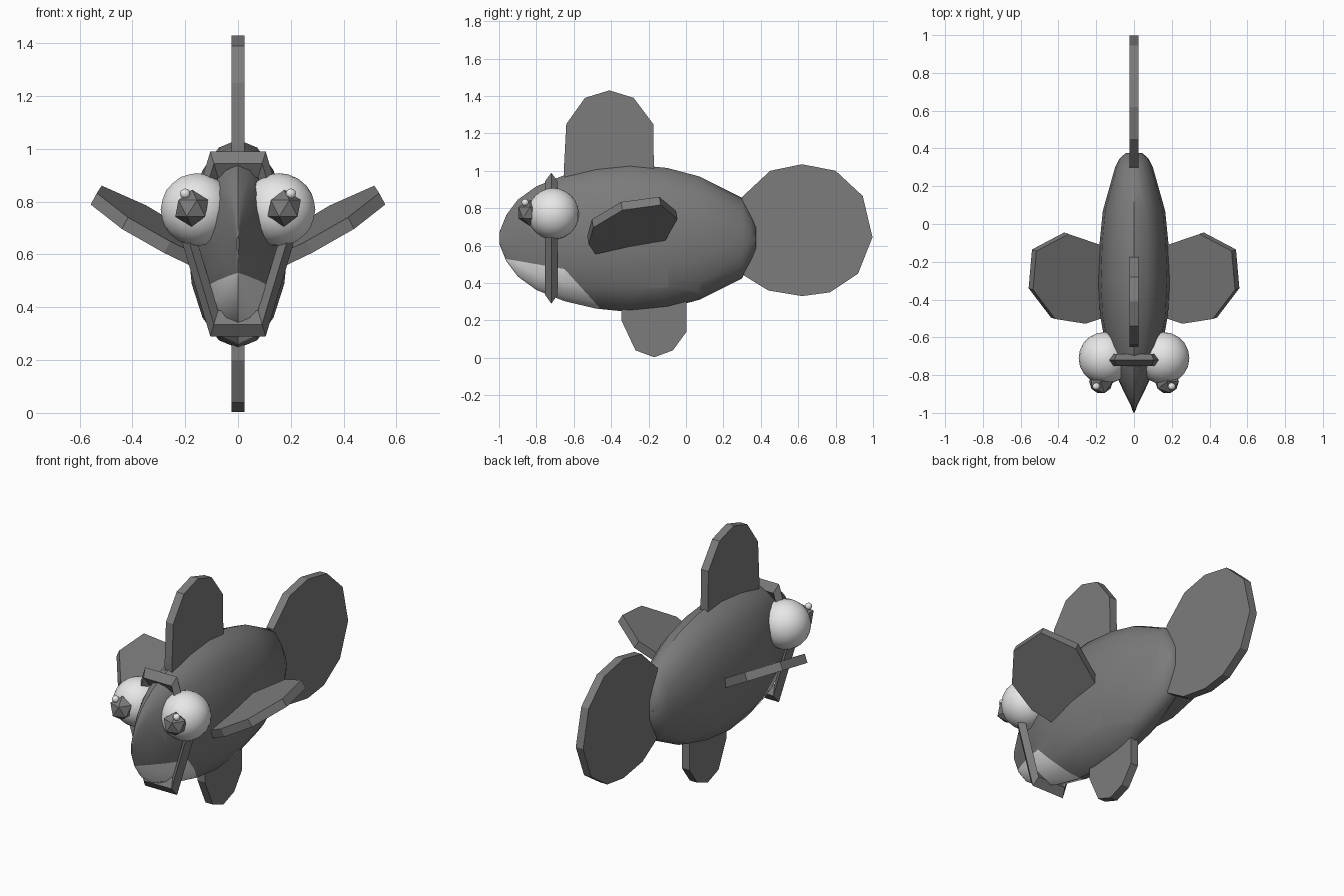
import bpy, bmesh, math
from mathutils import Vector

if "Cube" in bpy.data.objects:
    bpy.data.objects.remove(bpy.data.objects["Cube"])


def material(name, value):
    m = bpy.data.materials.new(name)
    m.diffuse_color = (value, value, value, 1)
    m.use_nodes = True
    m.node_tree.nodes["Principled BSDF"].inputs["Base Color"].default_value = m.diffuse_color
    return m


grey = material("slate grey", 0.2)
white = material("soft white", 0.8)


def finish(name, bm, mats, smooth=None):
    bmesh.ops.recalc_face_normals(bm, faces=bm.faces[:])
    me = bpy.data.meshes.new(name)
    bm.to_mesh(me)
    bm.free()
    ob = bpy.data.objects.new(name, me)
    bpy.context.collection.objects.link(ob)
    for m in mats:
        me.materials.append(m)
    if smooth:
        bpy.ops.object.select_all(action='DESELECT')
        ob.select_set(True)
        bpy.context.view_layer.objects.active = ob
        bpy.ops.object.shade_smooth_by_angle(angle=math.radians(smooth))
    return ob


def slab(name, points, offset):
    """Flat outline thickened by an offset vector."""
    bm = bmesh.new()
    face = bm.faces.new([bm.verts.new(p) for p in points])
    ext = bmesh.ops.extrude_face_region(bm, geom=[face], use_keep_orig=True)
    moved = [v for v in ext["geom"] if isinstance(v, bmesh.types.BMVert)]
    bmesh.ops.translate(bm, verts=moved, vec=offset)
    return finish(name, bm, [grey])


def ball(name, center, radius, subdivisions, mat, smooth=None):
    bm = bmesh.new()
    bmesh.ops.create_icosphere(bm, subdivisions=subdivisions, radius=radius)
    bmesh.ops.translate(bm, verts=bm.verts[:], vec=center)
    return finish(name, bm, [mat], smooth)


# Body: elliptical sections (y, half width, half height), pinched at the snout
MID = 0.64
sections = [(-0.998, .004, .03), (-.96, .018, .125), (-.9, .048, .205), (-.8, .095, .277),
            (-.65, .15, .337), (-.48, .18, .377), (-.3, .19, .395), (-.1, .182, .375),
            (.07, .165, .33), (.3, .1, .215), (.345, .078, .13), (.375, .045, .065)]
SIDES = 16
bm = bmesh.new()
rings = []
for y, w, h in sections:
    rings.append([bm.verts.new((w * math.cos(2 * math.pi * i / SIDES), y,
                                MID + h * math.sin(2 * math.pi * i / SIDES)))
                  for i in range(SIDES)])
for a, b in zip(rings, rings[1:]):
    for i in range(SIDES):
        j = (i + 1) % SIDES
        bm.faces.new((a[i], a[j], b[j], b[i]))
bm.faces.new(rings[0])
bm.faces.new(rings[-1])

# Pale jaw: cut the body along two planes and colour what lies below both
cuts = [(Vector((0, -.97, .53)), Vector((0, .055, .32)).normalized()),
        (Vector((0, -.65, .475)), Vector((0, .165, .15)).normalized())]
for co, no in cuts:
    bmesh.ops.bisect_plane(bm, geom=bm.verts[:] + bm.edges[:] + bm.faces[:],
                           plane_co=co, plane_no=no)
for f in bm.faces:
    c = f.calc_center_median()
    f.material_index = int(all((c - co).dot(no) < 0 for co, no in cuts))
finish("body", bm, [grey, white], 40)

# Gill collar: six-sided ring with a diamond section
bm = bmesh.new()
loops = []
for k in range(6):
    a = math.pi * k / 3
    loop = []
    for scale, dy in ((1, 0), (.87, .033), (.72, 0), (.87, -.033)):
        loop.append(bm.verts.new((.21 * scale * math.cos(a), -.72 + dy,
                                  MID + .404 * scale * math.sin(a))))
    loops.append(loop)
for k in range(6):
    a, b = loops[k], loops[(k + 1) % 6]
    for i in range(4):
        j = (i + 1) % 4
        bm.faces.new((a[i], a[j], b[j], b[i]))
finish("gill_collar", bm, [grey])

# Upright fins: outlines in (y, z)
HALF = 0.024
outlines = {
    "tail_fin": [(.62, 1.035), (.8, 1.0), (.945, .865), (.997, .645), (.92, .45), (.77, .35),
                 (.62, .33), (.44, .36), (.31, .44), (.28, .64), (.3, .86), (.45, 1.0)],
    "dorsal_fin": [(-.65, .93), (-.652, 1.02), (-.64, 1.25), (-.54, 1.39), (-.41, 1.43),
                   (-.28, 1.39), (-.175, 1.25), (-.17, .93)],
    "belly_fin": [(-.345, .35), (-.345, .2), (-.27, .04), (-.17, .003), (-.07, .04),
                  (.003, .14), (.003, .38)],
}
for name, pts in outlines.items():
    slab(name, [(-HALF, y, z) for y, z in pts], Vector((2 * HALF, 0, 0)))

# Paired parts: side fins, eyes, pupils and glints
side_outline = [(.1, -.15), (.18, -.11), (.37, -.045), (.54, -.135), (.558, -.34),
                (.44, -.495), (.28, -.52), (.1, -.46)]
for s, side in ((1, "right"), (-1, "left")):
    pts = [(s * x, y, .55 + .541 * x + .184 * y) for x, y in side_outline]
    slab(side + "_side_fin", pts, Vector((-s * .47, -.16, .87)) * .05)
    ball(side + "_eye", (s * .155, -.71, .77), .138, 3, white, 60)
    ball(side + "_pupil", (s * .175, -.835, .775), .07, 1, grey)
    ball(side + "_glint", (s * .2, -.86, .83), .02, 2, white, 60)
